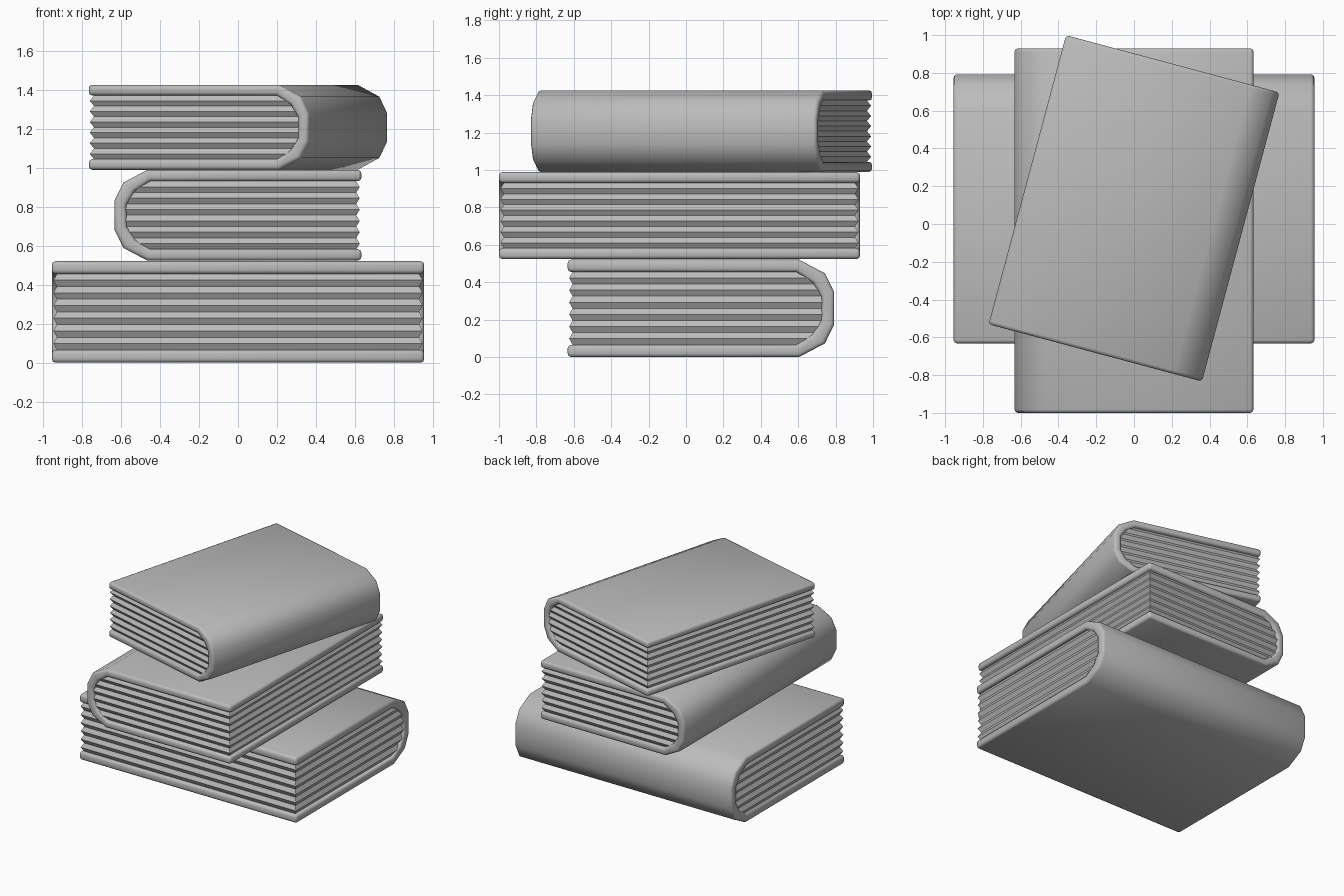
import bpy
import bmesh
import math

if "Cube" in bpy.data.objects:
    bpy.data.objects.remove(bpy.data.objects["Cube"], do_unlink=True)

# One plain grey for covers and pages
grey = bpy.data.materials.new("plain grey")
grey.use_nodes = True
grey.diffuse_color = (0.5, 0.5, 0.5, 1)
shader = next(n for n in grey.node_tree.nodes if n.type == "BSDF_PRINCIPLED")
shader.inputs["Base Color"].default_value = (0.5, 0.5, 0.5, 1)

# Upper half of the spine curve: (distance in from spine, height), per unit thickness
OUTER = [(0.36, 0.5), (0.095, 0.36), (0, 0.165)]
INNER = [(0.39, 0.375), (0.225, 0.27), (0.13, 0.12)]
LAYERS = 6


def make_object(name, bm, centre, angle, bevel=0):
    """Turn a bmesh into a placed, shaded object."""
    bmesh.ops.recalc_face_normals(bm, faces=bm.faces)
    mesh = bpy.data.meshes.new(name)
    bm.to_mesh(mesh)
    bm.free()
    obj = bpy.data.objects.new(name, mesh)
    bpy.context.collection.objects.link(obj)
    mesh.materials.append(grey)
    obj.location = centre
    obj.rotation_euler.z = math.radians(angle)
    bpy.ops.object.select_all(action="DESELECT")
    obj.select_set(True)
    bpy.context.view_layer.objects.active = obj
    if bevel:
        mod = obj.modifiers.new("rounded edges", "BEVEL")
        mod.width = bevel
        mod.segments = 2
        mod.limit_method = "ANGLE"
        mod.angle_limit = math.radians(60)
        bpy.ops.object.modifier_apply(modifier=mod.name)
    bpy.ops.object.shade_smooth_by_angle(angle=math.radians(50))


def wrap_profile(half, width, thick):
    """Full C profile, from top fore edge round the spine to bottom fore edge."""
    top = [(width / 2 - d * thick, h * thick) for d, h in half]
    top.insert(0, (-width / 2, top[0][1]))
    return top + [(x, -z) for x, z in reversed(top)]


def spine_x(z, width, thick):
    """How far the pages reach into the spine at height z."""
    h = abs(z) / thick
    if h <= INNER[2][1]:
        d = INNER[2][0]
    else:
        a, b = (INNER[1], INNER[2]) if h < INNER[1][1] else (INNER[0], INNER[1])
        d = b[0] + (a[0] - b[0]) * (h - b[1]) / (a[1] - b[1])
    return width / 2 - d * thick + 0.015


def cover(name, width, length, thick, centre, angle):
    bm = bmesh.new()
    rings = []
    for p, q in zip(wrap_profile(OUTER, width, thick), wrap_profile(INNER, width, thick)):
        y = length / 2
        rings.append([bm.verts.new((x, s, z)) for (x, z), s in
                      ((p, -y), (p, y), (q, y), (q, -y))])
    for a, b in zip(rings, rings[1:]):
        for i in range(4):
            j = (i + 1) % 4
            bm.faces.new((a[i], a[j], b[j], b[i]))
    bm.faces.new(rings[0])
    bm.faces.new(rings[-1])
    make_object(name, bm, centre, angle, 0.018)


def pages(name, width, length, thick, centre, angle):
    # Stacked outlines step in and out to make the grooved page edges
    bm = bmesh.new()
    rings = []
    for k in range(2 * LAYERS + 1):
        z = INNER[0][1] * thick * (k / LAYERS - 1)
        inset = 0.008 if k % 2 else 0.026
        x0, x1 = inset - width / 2, spine_x(z, width, thick)
        y = length / 2 - inset
        rings.append([bm.verts.new((x, s, z)) for x, s in
                      ((x0, -y), (x1, -y), (x1, y), (x0, y))])
    for a, b in zip(rings, rings[1:]):
        for i in range(4):
            j = (i + 1) % 4
            bm.faces.new((a[i], a[j], b[j], b[i]))
    bm.faces.new(rings[0])
    bm.faces.new(rings[-1])
    make_object(name, bm, centre, angle)


# width, length, thickness, centre, turn
BOOKS = {
    "bottom_book": (1.425, 1.91, 0.52, (0, 0.08, 0.26), 90),
    "middle_book": (1.265, 1.93, 0.465, (0, -0.035, 0.756), 180),
    "top_book": (1.17, 1.584, 0.436, (0, 0.083, 1.207), -15),
}
for title, spec in BOOKS.items():
    cover(title + "_cover", *spec)
    pages(title + "_pages", *spec)
